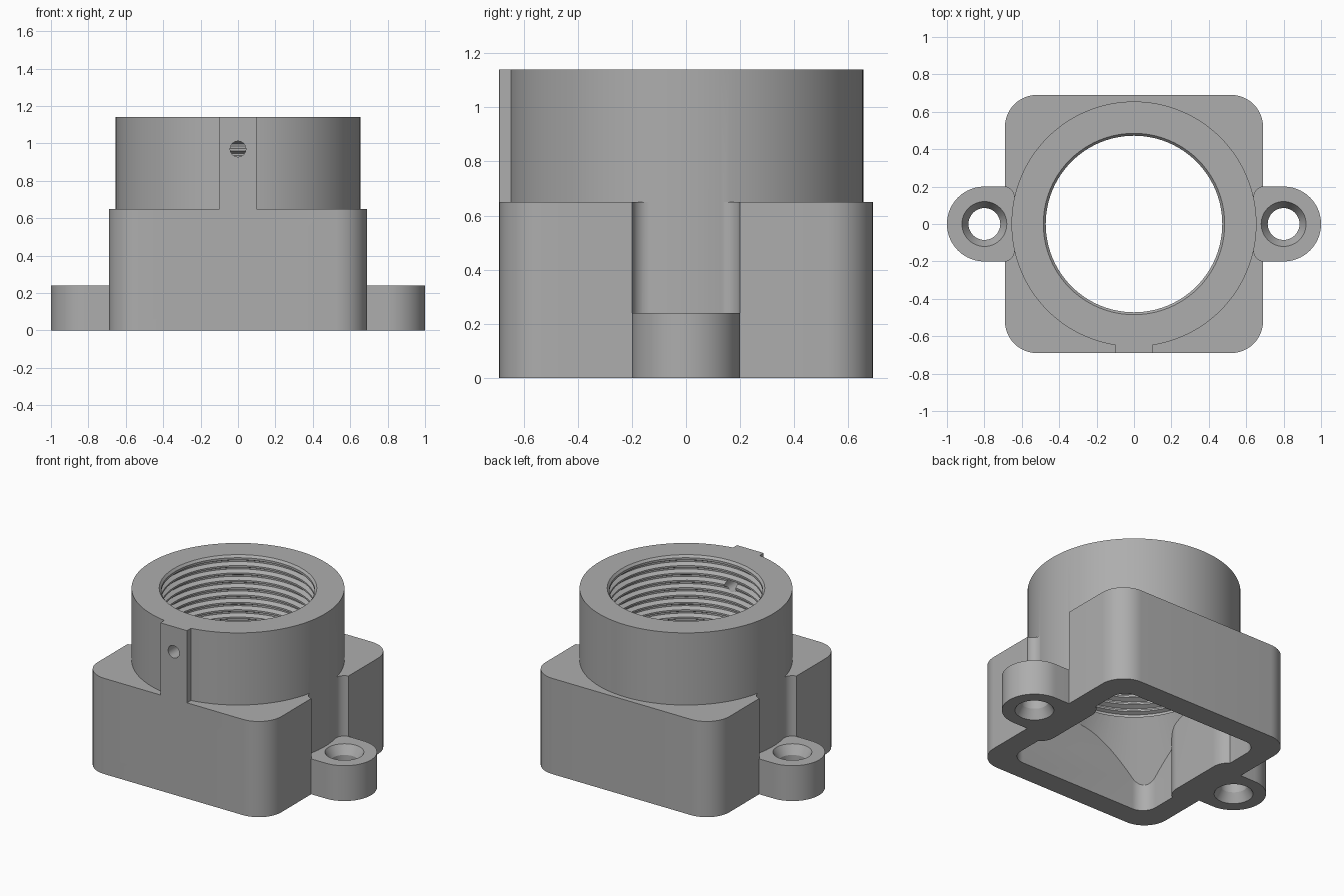
import bpy, bmesh, math
from mathutils import Matrix

old = bpy.data.objects.get("Cube")
if old:
    bpy.data.objects.remove(old, do_unlink=True)

grey = bpy.data.materials.new("plain_grey")
grey.use_nodes = True
colour = (0.42, 0.42, 0.42, 1)
grey.diffuse_color = colour
grey.node_tree.nodes["Principled BSDF"].inputs["Base Color"].default_value = colour


def finish(bm, name):
    bmesh.ops.recalc_face_normals(bm, faces=bm.faces)
    mesh = bpy.data.meshes.new(name)
    bm.to_mesh(mesh)
    bm.free()
    mesh.materials.append(grey)
    obj = bpy.data.objects.new(name, mesh)
    bpy.context.collection.objects.link(obj)
    return obj


def rounded_prism(name, x0, x1, y0, y1, z0, z1, r, steps=12):
    """Upright block with rounded vertical corners."""
    bm = bmesh.new()
    corners = [(x1 - r, y1 - r), (x0 + r, y1 - r), (x0 + r, y0 + r), (x1 - r, y0 + r)]
    verts = []
    for i, (cx, cy) in enumerate(corners):
        for k in range(steps + 1):
            a = math.pi / 2 * (i + k / steps)
            verts.append(bm.verts.new((cx + r * math.cos(a), cy + r * math.sin(a), z0)))
    bmesh.ops.remove_doubles(bm, verts=verts, dist=1e-5)
    face = bm.faces.new([v for v in verts if v.is_valid])
    top = bmesh.ops.extrude_face_region(bm, geom=[face])["geom"]
    bmesh.ops.translate(bm, vec=(0, 0, z1 - z0),
                        verts=[g for g in top if isinstance(g, bmesh.types.BMVert)])
    return finish(bm, name)


def lathe(name, profile, x=0, segments=96):
    """Closed solid turned around a vertical axis from (radius, z) pairs."""
    bm = bmesh.new()
    rings = []
    for r, z in profile:
        rings.append([bm.verts.new((x + r * math.cos(2 * math.pi * k / segments),
                                    r * math.sin(2 * math.pi * k / segments), z))
                      for k in range(segments)])
    for low, high in zip(rings, rings[1:]):
        for k in range(segments):
            n = (k + 1) % segments
            bm.faces.new((low[k], low[n], high[n], high[k]))
    bm.faces.new(rings[0][::-1])
    bm.faces.new(rings[-1])
    return finish(bm, name)


def combine(target, tool, operation):
    mod = target.modifiers.new(operation.lower(), "BOOLEAN")
    mod.operation = operation
    mod.solver = "EXACT"
    mod.object = tool
    bpy.context.view_layer.objects.active = target
    bpy.ops.object.modifier_apply(modifier=mod.name)
    bpy.data.objects.remove(tool, do_unlink=True)


# Square base with a slot in each side
housing = rounded_prism("threaded_housing", -0.69, 0.69, -0.69, 0.69, 0, 0.65, 0.17)
for s in (-1, 1):
    x0, x1 = sorted((s * 0.64, s * 0.9))
    combine(housing, rounded_prism("slot", x0, x1, -0.2, 0.2, 0.24, 0.8, 0.06), "DIFFERENCE")

# Collar and front tab
combine(housing, lathe("collar", [(0.655, 0.12), (0.655, 1.14)], segments=128), "UNION")
combine(housing, rounded_prism("front_tab", -0.1, 0.1, -0.69, -0.55, 0.4, 1.14, 0.0005, 1), "UNION")

# Mounting ears
for s in (-1, 1):
    x0, x1 = sorted((s * 0.4, s))
    combine(housing, rounded_prism("ear", x0, x1, -0.2, 0.2, 0, 0.24, 0.2, 20), "UNION")

# Hollow underside: square pocket limited by a cone, leaving a boss at each ear
cavity = rounded_prism("cavity", -0.54, 0.54, -0.54, 0.54, -0.05, 0.62, 0.1)
combine(cavity, lathe("cone", [(0.89, -0.06), (0.48, 0.53)]), "INTERSECT")
for s in (-1, 1):
    x0, x1 = sorted((s * 0.49, s * 0.9))
    combine(cavity, rounded_prism("boss", x0, x1, -0.3, 0.3, -0.2, 0.8, 0.12), "DIFFERENCE")
combine(housing, cavity, "DIFFERENCE")

# Threaded bore
pitch, turns, start = 0.05, 11, 0.56
bore = [(0.472, 0.48), (0.472, 0.525), (0.495, 0.53), (0.495, 0.55)]
for i in range(turns):
    z = start + i * pitch
    bore += [(0.472, z), (0.472, z + 0.012), (0.5, z + 0.026), (0.5, z + 0.036)]
bore += [(0.472, start + turns * pitch), (0.472, 1.125), (0.485, 1.14), (0.485, 1.2)]
combine(housing, lathe("bore", bore), "DIFFERENCE")

# Screw holes, flared at both ends
for s in (-1, 1):
    hole = [(0.12, -0.05), (0.12, 0), (0.085, 0.06), (0.085, 0.18), (0.12, 0.24), (0.12, 0.3)]
    combine(housing, lathe("screw_hole", hole, s * 0.8, 48), "DIFFERENCE")

# Small hole through the front tab
vent = lathe("tab_hole", [(0.042, 0.3), (0.042, 0.8)], segments=32)
vent.data.transform(Matrix.Translation((0, 0, 0.97)) @ Matrix.Rotation(math.pi / 2, 4, "X"))
combine(housing, vent, "DIFFERENCE")

# Smooth curved walls, keep edges crisp
bpy.ops.object.select_all(action="DESELECT")
housing.select_set(True)
bpy.context.view_layer.objects.active = housing
bpy.ops.object.shade_smooth_by_angle(angle=math.radians(25))
